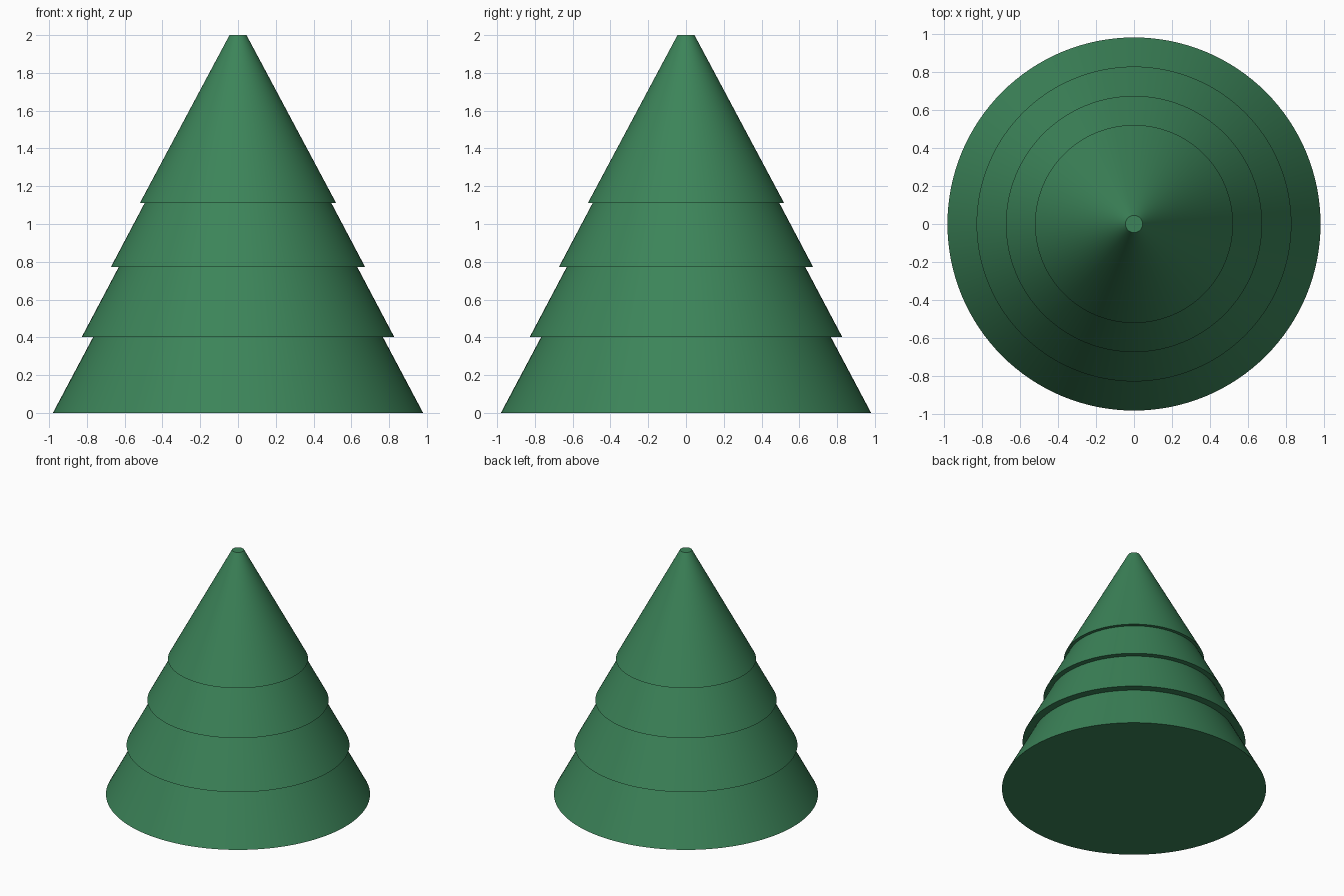
import bpy
import math

cube = bpy.data.objects.get("Cube")
if cube:
    bpy.data.objects.remove(cube, do_unlink=True)

# Foliage colour
green = bpy.data.materials.new("foliage_green")
green.use_nodes = True
colour = (0.045, 0.23, 0.1, 1)
green.diffuse_color = colour
green.node_tree.nodes["Principled BSDF"].inputs["Base Color"].default_value = colour


def add_tier(name, z_low, z_high, r_low, r_high):
    """One closed, smooth-sided truncated cone."""
    bpy.ops.mesh.primitive_cone_add(
        vertices=128, radius1=r_low, radius2=r_high, depth=z_high - z_low,
        location=(0, 0, (z_low + z_high) / 2))
    tier = bpy.context.object
    tier.name = name
    tier.data.materials.append(green)
    bpy.ops.object.shade_smooth_by_angle(angle=math.radians(30))


# Tiers from the ground up, each tucked slightly into the one above
add_tier("bottom_tier", 0, 0.42, 0.98, 0.757)
add_tier("lower_middle_tier", 0.402, 0.79, 0.827, 0.622)
add_tier("upper_middle_tier", 0.772, 1.13, 0.673, 0.484)
add_tier("top_tier", 1.11, 2, 0.52, 0.045)
